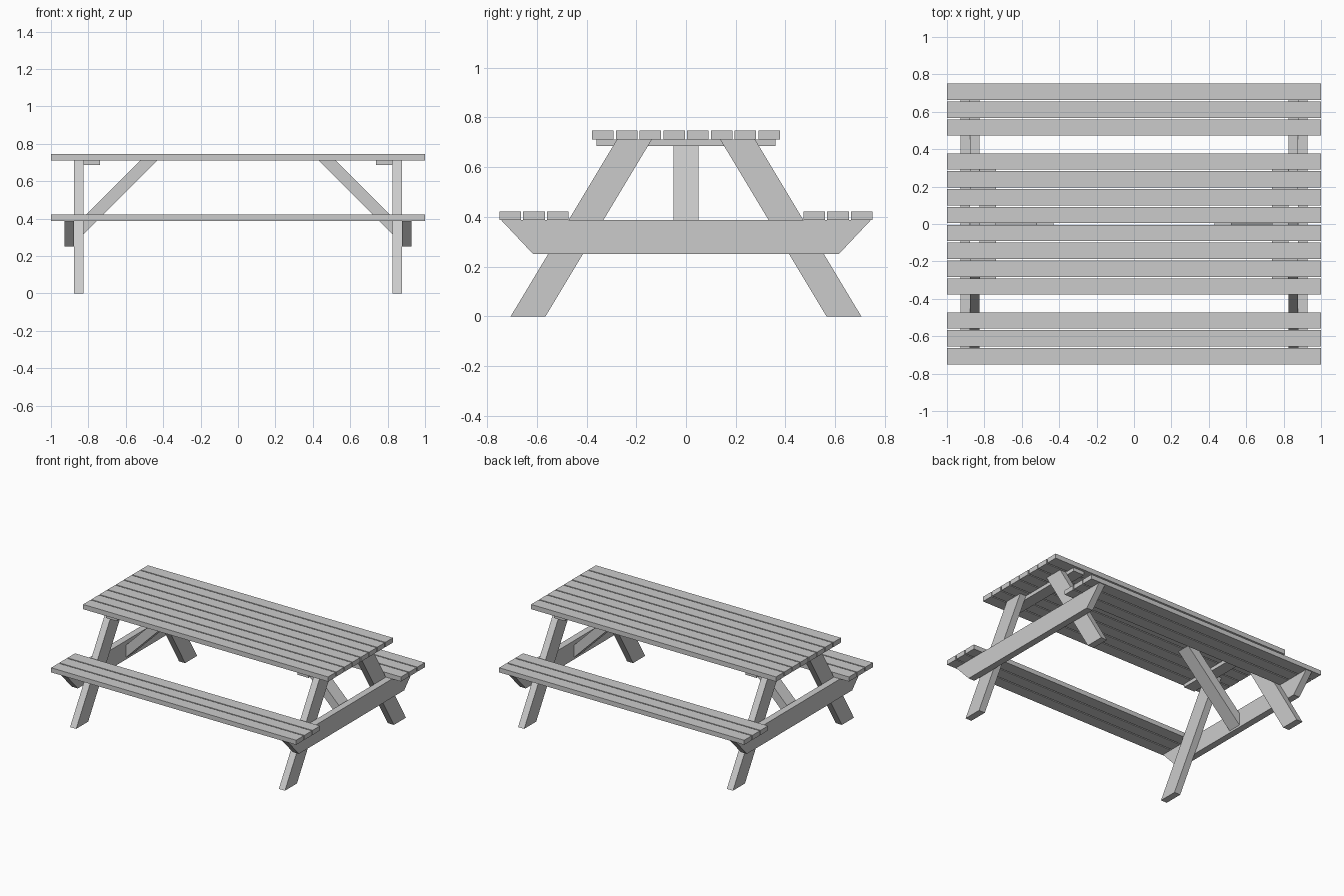
import bpy, bmesh
from mathutils import Vector

if "Cube" in bpy.data.objects:
    bpy.data.objects.remove(bpy.data.objects["Cube"])


def prism(name, profile, offset):
    """Extrude a flat polygon along the offset vector."""
    bm = bmesh.new()
    face = bm.faces.new([bm.verts.new(p) for p in profile])
    res = bmesh.ops.extrude_face_region(bm, geom=[face])
    verts = [v for v in res["geom"] if isinstance(v, bmesh.types.BMVert)]
    bmesh.ops.translate(bm, verts=verts, vec=Vector(offset))
    bmesh.ops.recalc_face_normals(bm, faces=bm.faces)
    mesh = bpy.data.meshes.new(name)
    bm.to_mesh(mesh)
    bm.free()
    ob = bpy.data.objects.new(name, mesh)
    bpy.context.collection.objects.link(ob)
    return ob


def box(name, x0, x1, y0, y1, z0, z1):
    profile = [(x0, y0, z0), (x1, y0, z0), (x1, y1, z0), (x0, y1, z0)]
    return prism(name, profile, (0, 0, z1 - z0))


BOARD, PITCH = 0.087, 0.0955
SEAT_BOTTOM, SEAT_TOP = 0.388, 0.422
TOP_BOTTOM, TOP_TOP = 0.712, 0.747

# Table top boards
for i in range(8):
    y = (i - 3.5) * PITCH
    box("table_board", -1, 1, y - BOARD / 2, y + BOARD / 2, TOP_BOTTOM, TOP_TOP)

# Bench seat boards on both sides
for side in (-1, 1):
    for i in range(3):
        y = side * (0.7065 - i * PITCH)
        box("seat_board", -1, 1, y - BOARD / 2, y + BOARD / 2, SEAT_BOTTOM, SEAT_TOP)

for end in (-1, 1):
    # Batten under the table top
    x0, x1 = sorted((end * 0.738, end * 0.827))
    box("top_batten", x0, x1, -0.359, 0.359, 0.686, TOP_BOTTOM)

    # Slanted legs
    for side in (-1, 1):
        leg = [(0.565, 0), (0.705, 0), (0.277, TOP_BOTTOM), (0.137, TOP_BOTTOM)]
        prism("leg", [(end * 0.827, side * y, z) for y, z in leg], (end * 0.05, 0, 0))

    # Seat support beam with angled ends
    beam = [(-0.614, 0.25), (0.614, 0.25), (0.744, SEAT_BOTTOM), (-0.744, SEAT_BOTTOM)]
    prism("seat_beam", [(end * 0.877, y, z) for y, z in beam], (end * 0.05, 0, 0))

    # Diagonal brace from the beam up to the table top
    brace = [(0.43, TOP_BOTTOM), (0.521, TOP_BOTTOM), (0.877, 0.356), (0.877, 0.265)]
    prism("diagonal_brace", [(end * x, -0.051, z) for x, z in brace], (0, 0.102, 0))
